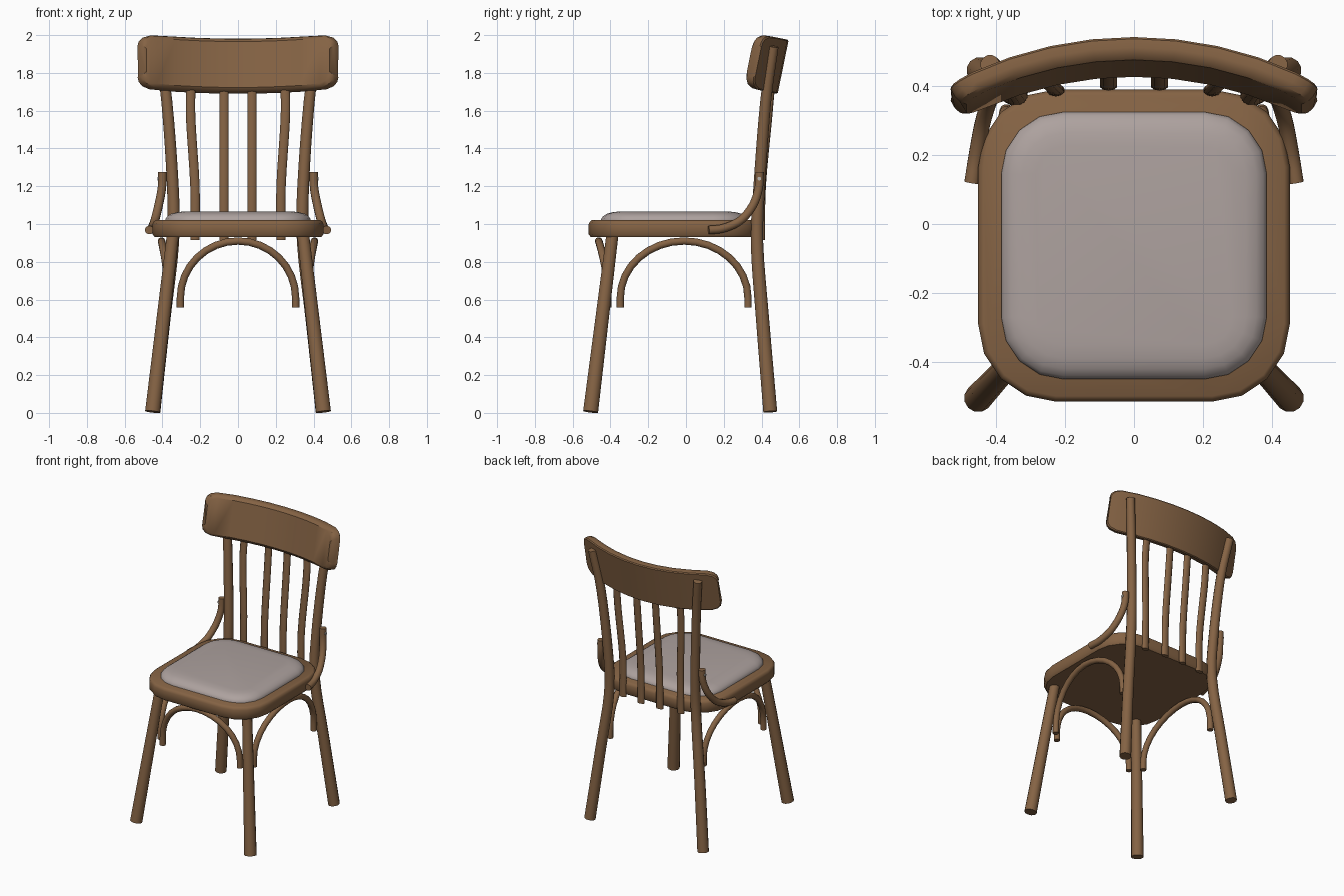
import bpy, bmesh, math
from mathutils import Vector, Matrix

if "Cube" in bpy.data.objects:
    bpy.data.objects.remove(bpy.data.objects["Cube"])


def material(name, rgb):
    m = bpy.data.materials.new(name)
    m.diffuse_color = (*rgb, 1)
    m.use_nodes = True
    m.node_tree.nodes["Principled BSDF"].inputs["Base Color"].default_value = m.diffuse_color
    return m


WOOD = material("brown wood", (0.235, 0.125, 0.058))
FABRIC = material("pale grey fabric", (0.42, 0.36, 0.345))
METAL = material("light metal", (0.5, 0.48, 0.45))


def loft(name, rings, mat, mirror=False, angle=40):
    """Skin a list of closed rings and cap both ends."""
    bm = bmesh.new()
    loops = [[bm.verts.new(p) for p in ring] for ring in rings]
    n = len(loops[0])
    for a, b in zip(loops, loops[1:]):
        for i in range(n):
            bm.faces.new((a[i], a[(i + 1) % n], b[(i + 1) % n], b[i]))
    bm.faces.new(loops[0])
    bm.faces.new(loops[-1])
    bmesh.ops.recalc_face_normals(bm, faces=bm.faces)
    me = bpy.data.meshes.new(name)
    bm.to_mesh(me)
    bm.free()
    me.materials.append(mat)
    ob = bpy.data.objects.new(name, me)
    bpy.context.collection.objects.link(ob)
    bpy.ops.object.select_all(action='DESELECT')
    ob.select_set(True)
    bpy.context.view_layer.objects.active = ob
    bpy.ops.object.shade_smooth_by_angle(angle=math.radians(angle))
    if mirror:
        ob.modifiers.new("mirror", 'MIRROR')
    return ob


def smooth_path(pts, steps=4):
    """Catmull-Rom curve through the points."""
    p = [Vector(q) for q in pts]
    p = [2 * p[0] - p[1]] + p + [2 * p[-1] - p[-2]]
    out = []
    for a, b, c, d in zip(p, p[1:], p[2:], p[3:]):
        for k in range(steps):
            t = k / steps
            out.append(0.5 * (2 * b + (c - a) * t + (2 * a - 5 * b + 4 * c - d) * t * t
                              + (3 * b - a - 3 * c + d) * t ** 3))
    return out + [p[-2]]


def rod(name, path, ref, r0, r1=None, depth=None, mat=WOOD, mirror=True, sides=12):
    """Sweep a round (or oval) section; ref is the direction of its width."""
    path = [Vector(p) for p in path]
    r1 = r1 or r0
    rings = []
    for i, p in enumerate(path):
        t = (path[min(i + 1, len(path) - 1)] - path[max(i - 1, 0)]).normalized()
        v = t.cross(Vector(ref)).normalized()
        u = v.cross(t)
        r = r0 + (r1 - r0) * i / (len(path) - 1)
        rings.append([p + u * r * math.cos(a) + v * (depth or r) * math.sin(a)
                      for a in (2 * math.pi * (k + 0.5) / sides for k in range(sides))])
    return loft(name, rings, mat, mirror, 50)


def rounded(hx, y0, y1, r, inset, z, seg=4):
    """Rounded rectangle outline, shrunk by inset, at height z."""
    hx, y0, y1, r = hx - inset, y0 + inset, y1 - inset, r - inset
    pts = []
    for q, (cx, cy) in enumerate([(hx - r, y1 - r), (r - hx, y1 - r),
                                  (r - hx, y0 + r), (hx - r, y0 + r)]):
        for k in range(seg + 1):
            a = math.pi / 2 * (q + k / seg)
            pts.append((cx + r * math.cos(a), cy + r * math.sin(a), z))
    return pts


# Seat frame and padded cushion
loft("seat_frame", [rounded(0.452, -0.515, 0.39, 0.225, i, z) for i, z in
                    [(0.012, 0.93), (0.0, 0.945), (0.0, 1.0), (0.006, 1.013), (0.016, 1.02)]], WOOD)
loft("seat_cushion", [rounded(0.385, -0.45, 0.325, 0.18, i, z) for i, z in
                      [(0.0, 1.01), (0.0, 1.025), (0.01, 1.04), (0.03, 1.054),
                       (0.06, 1.062), (0.1, 1.067)]], FABRIC)

# Legs; the back pair runs up to the backrest
rod("front_legs", [(0.452, -0.505, 0.006), (0.345, -0.39, 0.94)], (1, 0, 0), 0.041, 0.033)
rod("back_posts", smooth_path([(0.448, 0.446, 0.006), (0.392, 0.405, 0.5), (0.345, 0.376, 0.9),
                               (0.345, 0.388, 1.2), (0.377, 0.422, 1.65), (0.418, 0.463, 1.94)]),
    (1, 0, 0), 0.038, 0.028)


def arch(half, lean_low, lean_top):
    """Arch points as (across, lean, height)."""
    pts = [(half, lean_low, 0.557)]
    for k in range(17):
        a = math.pi * k / 16
        s = math.sin(a)
        pts.append((half * math.cos(a), lean_low + (lean_top - lean_low) * s * s, 0.61 + 0.3 * s))
    return pts + [(-half, lean_low, 0.557)]


# Bent arches under the seat, at the front and both sides
rod("front_arch", [(a, -l, z) for a, l, z in arch(0.305, 0.415, 0.462)], (0, 1, 0), 0.02, mirror=False)
rod("side_arches", [(l, a - 0.01, z) for a, l, z in arch(0.338, 0.37, 0.405)], (1, 0, 0), 0.02)

# Curved braces from the seat sides to the posts, with screws
rod("side_braces", smooth_path([(0.47, 0.12, 0.968), (0.457, 0.2, 0.978), (0.44, 0.29, 1.02),
                                (0.42, 0.355, 1.1), (0.403, 0.385, 1.19), (0.4, 0.39, 1.275)]),
    (1, 0, 0), 0.023)
rod("brace_screws", [(0.415, 0.388, 1.24), (0.427, 0.388, 1.24)], (0, 1, 0), 0.01)

# Back slats
for name, x0, x1, y0, y1 in [("inner_slats", 0.074, 0.074, 0.402, 0.455),
                             ("outer_slats", 0.228, 0.25, 0.385, 0.428)]:
    rod(name, smooth_path([(x0, y0, 0.915), (x0, y0 + 0.005, 1.2), (x1, y1 - 0.016, 1.55),
                           (x1, y1, 1.73)]), (1, 0, 0), 0.026, depth=0.016, sides=10)

# Backrest board: curved in plan, rounded corners, tilted backwards
RADIUS, THICK, TILT = 1.08, 0.032, Matrix.Rotation(math.radians(-11.5), 4, 'X')
half_ends = [(0.542, 0.085), (0.535, 0.11), (0.515, 0.13), (0.475, 0.143)]
middle = [(-0.36 + 0.12 * k, 0.146) for k in range(7)]
stations = [(-u, h) for u, h in half_ends] + middle + half_ends[::-1]
rings = []
for u, h in stations:
    ring = []
    for t, drop in [(-1, 0.022), (-0.6, 0.006), (0, 0), (0.8, 0), (1, 0.006)]:
        ring.append((t, drop, 1))
    ring += [(t, d, -1) for t, d, _ in ring[::-1]]
    pts = []
    for t, drop, side in ring:
        a = u * (1 - drop / 0.54) / RADIUS
        r = RADIUS + t * THICK
        p = Vector((r * math.sin(a), r * math.cos(a) - RADIUS, side * (h - drop)))
        pts.append(TILT @ p + Vector((0, 0.483, 1.838)))
    rings.append(pts)
loft("backrest_board", rings, WOOD, angle=35)

bpy.data.objects["brace_screws"].data.materials[0] = METAL
